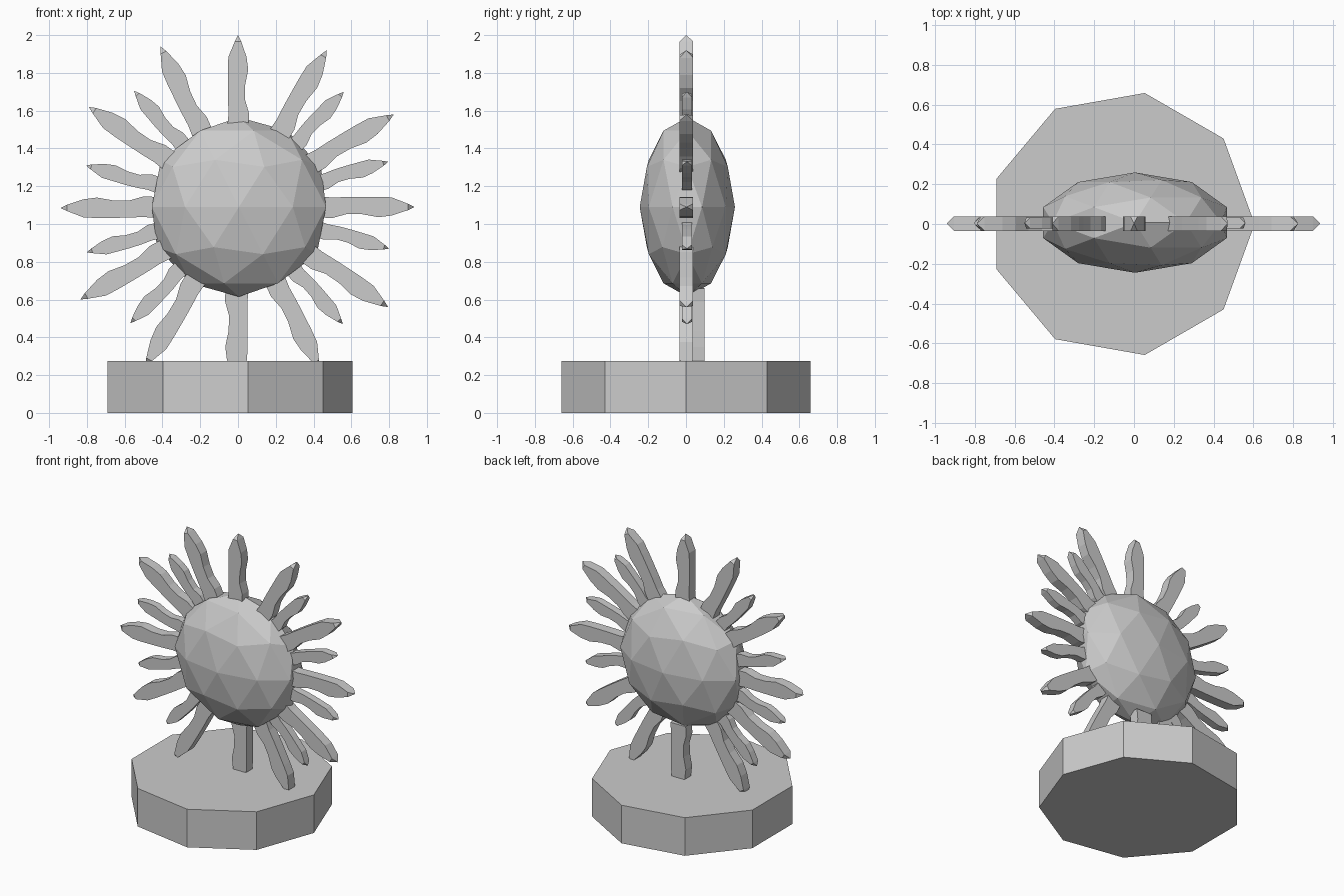
import bpy, bmesh, math
from mathutils import Vector

if "Cube" in bpy.data.objects:
    bpy.data.objects.remove(bpy.data.objects["Cube"])

CX, CZ = 0.0, 1.09


def finish(bm, name):
    bmesh.ops.recalc_face_normals(bm, faces=bm.faces)
    me = bpy.data.meshes.new(name)
    bm.to_mesh(me)
    bm.free()
    ob = bpy.data.objects.new(name, me)
    bpy.context.collection.objects.link(ob)
    return ob


# wavy ray outline: fraction along the ray, sideways shift, half width
RAY = [(0.0, 0.0, 0.056), (0.14, 0.004, 0.054), (0.29, -0.008, 0.045),
       (0.45, -0.008, 0.046), (0.62, 0.0, 0.054), (0.76, -0.003, 0.048),
       (0.93, 0.0, 0.017)]


def ray(name, tip_x, tip_z, width, depth, y, start=0.43):
    d = Vector((tip_x - CX, 0, tip_z - CZ))
    length = d.length - start
    d.normalize()
    side = Vector((d.z, 0, -d.x))
    origin = Vector((CX, y, CZ))
    bm = bmesh.new()
    rings = []
    for f, shift, half in RAY:
        c = origin + d * (start + f * length) + side * shift
        rings.append([bm.verts.new(c + side * a * half * width + Vector((0, b * depth, 0)))
                      for a, b in ((-1, -1), (1, -1), (1, 1), (-1, 1))])
    tip = bm.verts.new(origin + d * (start + length))
    bm.faces.new(rings[0])
    for lo, hi in zip(rings, rings[1:]):
        for i in range(4):
            j = (i + 1) % 4
            bm.faces.new((lo[i], lo[j], hi[j], hi[i]))
    for i in range(4):
        bm.faces.new((rings[-1][i], rings[-1][(i + 1) % 4], tip))
    return finish(bm, name)


# nine-sided plinth
bpy.ops.mesh.primitive_cylinder_add(vertices=9, radius=0.668, depth=0.275,
                                    location=(-0.062, 0, 0.1375),
                                    rotation=(0, 0, math.radians(-90)))
bpy.context.object.name = "plinth"

# faceted, flattened sun disc
bpy.ops.mesh.primitive_ico_sphere_add(subdivisions=2, radius=1, location=(0.005, 0.007, CZ))
disc = bpy.context.object
disc.name = "sun_disc"
disc.scale = (0.485, 0.252, 0.475)

# long flame rays
LONG = [(0, 2.0), (0.47, 1.92), (0.825, 1.58), (0.935, 1.09), (0.795, 0.56), (0.43, 0.24),
        (-0.49, 0.25), (-0.835, 0.60), (-0.94, 1.085), (-0.79, 1.62), (-0.41, 1.94)]
for i, (x, z) in enumerate(LONG):
    ray(f"long_ray_{i + 1}", x, z, 1.0, 0.036, 0.002)
ray("bottom_ray", -0.01, 0.16, 1.1, 0.036, 0.062)

# short flame rays
SHORT = [(0.56, 1.70), (0.795, 1.33), (0.80, 0.87), (0.555, 0.47),
         (-0.57, 0.475), (-0.80, 0.85), (-0.805, 1.31), (-0.55, 1.705)]
for i, (x, z) in enumerate(SHORT):
    ray(f"short_ray_{i + 1}", x, z, 0.78, 0.027, 0.005)
